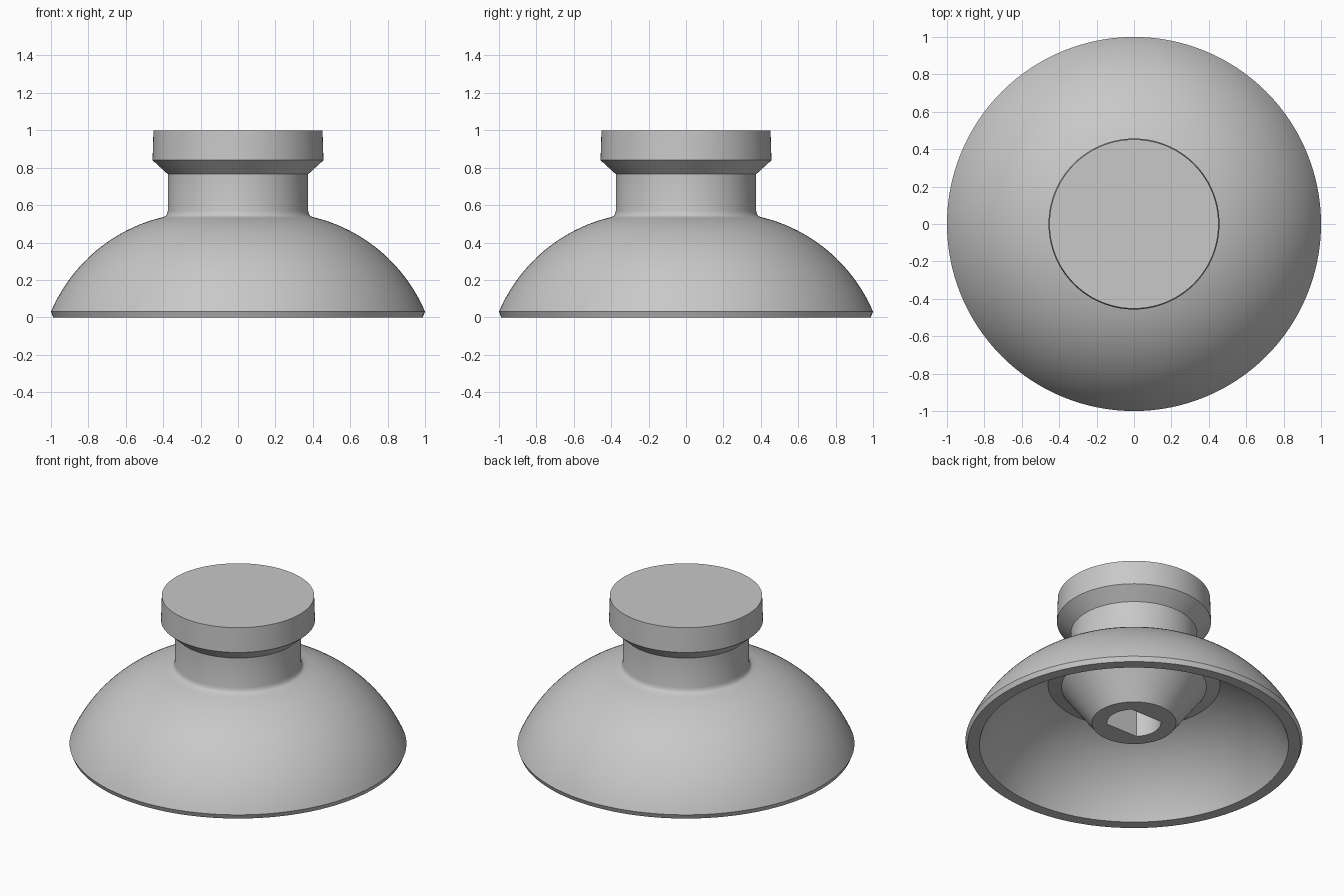
import bpy
import bmesh
import math
from mathutils import Vector

cube = bpy.data.objects.get("Cube")
if cube:
    bpy.data.objects.remove(cube, do_unlink=True)

SEGMENTS = 128


def arc(start, end, radius, steps):
    """Points on the outward-bulging arc from the rim (start) up to end."""
    a, b = Vector(start), Vector(end)
    chord = b - a
    side = Vector((-chord.y, chord.x)).normalized()
    centre = (a + b) / 2 + side * math.sqrt(radius ** 2 - (chord.length / 2) ** 2)
    t0, t1 = (math.atan2(p.y - centre.y, p.x - centre.x) for p in (a, b))
    angles = [t0 + (t1 - t0) * i / steps for i in range(steps + 1)]
    return [(centre.x + radius * math.cos(t), centre.y + radius * math.sin(t)) for t in angles]


def new_object(name, bm):
    mesh = bpy.data.meshes.new(name)
    bmesh.ops.recalc_face_normals(bm, faces=bm.faces)
    bm.to_mesh(mesh)
    bm.free()
    obj = bpy.data.objects.new(name, mesh)
    bpy.context.collection.objects.link(obj)
    return obj


def lathe(name, profile):
    bm = bmesh.new()
    verts = [bm.verts.new((r, 0, z)) for r, z in profile]
    edges = [bm.edges.new(pair) for pair in zip(verts, verts[1:])]
    bmesh.ops.spin(bm, geom=verts + edges, cent=(0, 0, 0), axis=(0, 0, 1),
                   angle=math.tau, steps=SEGMENTS, use_duplicate=False)
    bmesh.ops.remove_doubles(bm, verts=bm.verts, dist=0.0001)
    return new_object(name, bm)


def flatted_shaft(name, radius, half_width, bottom, top):
    """Round shaft with two parallel flats facing front and back."""
    bm = bmesh.new()
    limit = math.asin(half_width / radius)
    ring = []
    for base in (0, math.pi):
        for i in range(13):
            t = base - limit + 2 * limit * i / 12
            ring.append(bm.verts.new((radius * math.cos(t), radius * math.sin(t), bottom)))
    face = bm.faces.new(ring)
    grown = bmesh.ops.extrude_face_region(bm, geom=[face])["geom"]
    bmesh.ops.translate(bm, vec=(0, 0, top - bottom),
                        verts=[v for v in grown if isinstance(v, bmesh.types.BMVert)])
    return new_object(name, bm)


# Head, neck and blend into the dome
head = [(0, 1), (0.452, 1), (0.457, 0.84), (0.375, 0.765)]
blend = [(0.375, 0.57), (0.38, 0.551), (0.387, 0.542)]
# Outer dome and rim
outer = arc((1, 0.03), (0.396, 0.537), 0.87, 24)[::-1]
rim = [(0.988, 0)]
# Hollow underside and central boss
inner = arc((0.917, 0), (0.51, 0.41), 0.79, 20)
boss = [(0.43, 0.395), (0.25, 0.15), (0, 0.15)]

knob = lathe("knob_body", head + blend + outer + rim + inner + boss)

# Shaft socket in the boss
cutter = flatted_shaft("socket_cutter", 0.16, 0.113, 0.05, 0.65)
cutter.hide_render = True
socket = knob.modifiers.new("Socket", "BOOLEAN")
socket.operation = "DIFFERENCE"
socket.solver = "EXACT"
socket.object = cutter

bpy.ops.object.select_all(action="DESELECT")
knob.select_set(True)
bpy.context.view_layer.objects.active = knob
bpy.ops.object.modifier_apply(modifier=socket.name)
bpy.data.objects.remove(cutter, do_unlink=True)
bpy.ops.object.shade_smooth_by_angle(angle=math.radians(31))

# Plain grey finish
grey = bpy.data.materials.new("plain_grey")
grey.use_nodes = True
colour = (0.58, 0.58, 0.58, 1)
grey.diffuse_color = colour
grey.node_tree.nodes["Principled BSDF"].inputs["Base Color"].default_value = colour
knob.data.materials.clear()
knob.data.materials.append(grey)
for poly in knob.data.polygons:
    poly.material_index = 0
